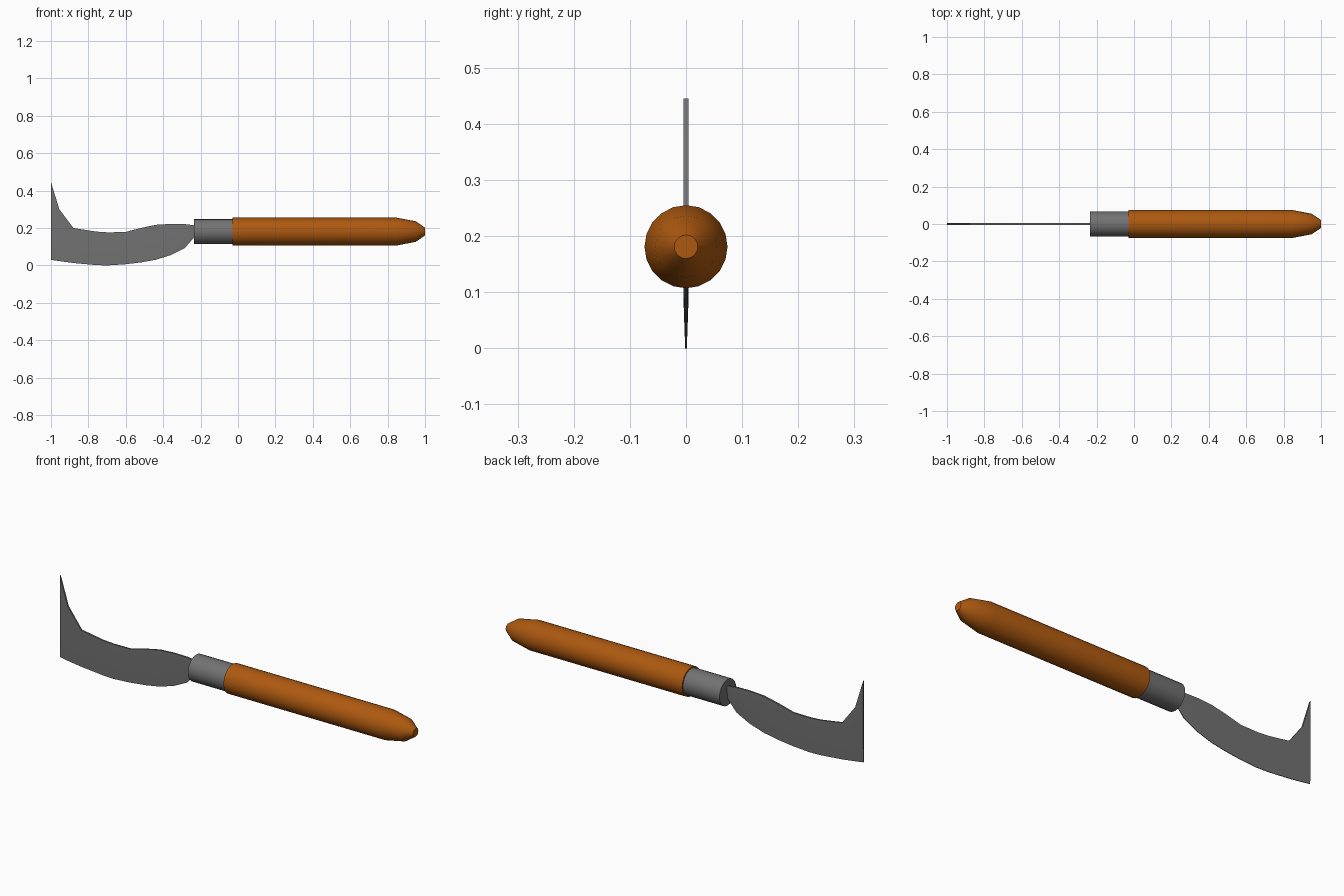
import bpy, bmesh, math

if "Cube" in bpy.data.objects:
    bpy.data.objects.remove(bpy.data.objects["Cube"])

def material(name, rgb):
    m = bpy.data.materials.new(name)
    m.diffuse_color = (*rgb, 1)
    m.use_nodes = True
    m.node_tree.nodes["Principled BSDF"].inputs["Base Color"].default_value = m.diffuse_color
    return m

steel = material("grey steel", (0.17, 0.17, 0.17))
wood = material("orange brown wood", (0.42, 0.10, 0.005))
AXIS_Z, SIDES = 0.181, 20

def finish(name, bm, mat, angle):
    bmesh.ops.recalc_face_normals(bm, faces=bm.faces)
    me = bpy.data.meshes.new(name)
    bm.to_mesh(me)
    bm.free()
    me.materials.append(mat)
    ob = bpy.data.objects.new(name, me)
    bpy.context.collection.objects.link(ob)
    bpy.ops.object.select_all(action='DESELECT')
    ob.select_set(True)
    bpy.context.view_layer.objects.active = ob
    bpy.ops.object.shade_smooth_by_angle(angle=math.radians(angle))

def loft(name, rings, mat, angle):
    """Skin a list of equal closed rings and cap both ends."""
    bm = bmesh.new()
    vr = [[bm.verts.new(p) for p in r] for r in rings]
    n = len(vr[0])
    for a, b in zip(vr, vr[1:]):
        for i in range(n):
            j = (i + 1) % n
            bm.faces.new((a[i], a[j], b[j], b[i]))
    bm.faces.new(vr[0])
    bm.faces.new(vr[-1])
    finish(name, bm, mat, angle)

def circle(x, r):
    return [(x, r * math.cos(t), AXIS_Z + r * math.sin(t))
            for t in (2 * math.pi * i / SIDES for i in range(SIDES))]

# Wooden handle with tapered rounded butt
loft("handle", [circle(x, r) for x, r in
     [(-0.03, 0.074), (0.85, 0.074), (0.95, 0.055), (1.0, 0.021)]], wood, 50)

# Metal collar between handle and blade
loft("collar", [circle(x, 0.067) for x in (-0.235, -0.02)], steel, 40)

# Hooked blade: stations of x, spine height, edge height
stations = [(-1.0, 0.445, 0.03), (-0.955, 0.30, 0.023), (-0.88, 0.20, 0.013),
            (-0.76, 0.181, 0.002), (-0.70, 0.177, 0.0), (-0.605, 0.178, 0.006),
            (-0.52, 0.20, 0.016), (-0.44, 0.217, 0.03), (-0.36, 0.222, 0.055),
            (-0.285, 0.221, 0.092), (-0.235, 0.215, 0.15), (-0.20, 0.21, 0.16)]
T, E = 0.0043, 0.0015

def section(x, top, low):
    mid = low + min(0.45 * (top - low), 0.09)
    return [(x, -T, top), (x, -T, mid), (x, -E, low),
            (x, E, low), (x, T, mid), (x, T, top)]

loft("blade", [section(*s) for s in stations], steel, 40)
